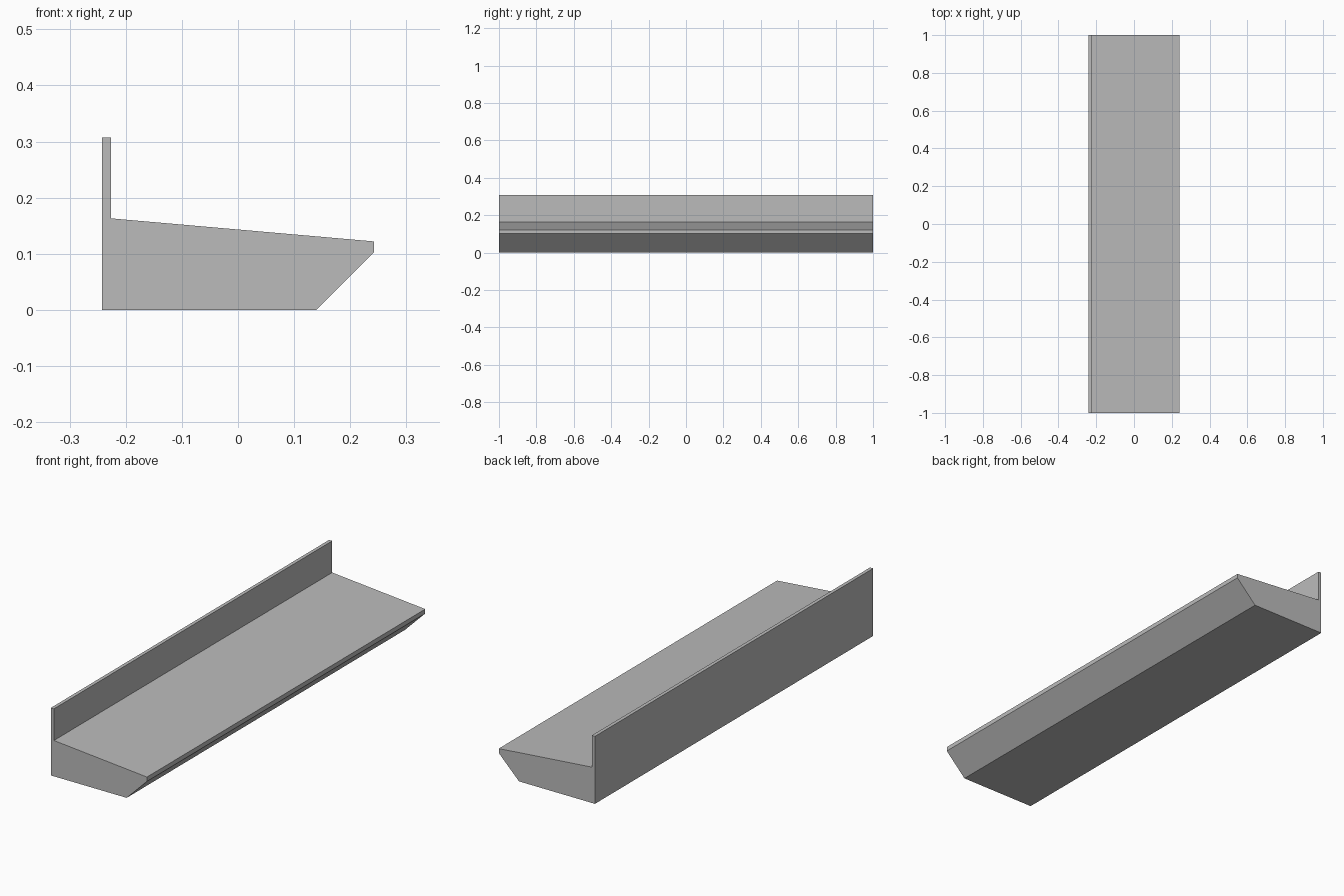
import bpy
import bmesh

cube = bpy.data.objects.get("Cube")
if cube:
    bpy.data.objects.remove(cube, do_unlink=True)

# Single plain grey
grey = bpy.data.materials.new("plain_grey")
grey.use_nodes = True
colour = (0.5, 0.5, 0.5, 1)
grey.diffuse_color = colour
grey.node_tree.nodes["Principled BSDF"].inputs["Base Color"].default_value = colour


def extrude_profile(name, profile, length, material):
    """Extrude an x-z outline along y, centred on the origin."""
    bm = bmesh.new()
    outline = bm.faces.new([bm.verts.new((x, -length / 2, z)) for x, z in profile])
    extruded = bmesh.ops.extrude_face_region(bm, geom=[outline], use_keep_orig=True)
    moved = [v for v in extruded["geom"] if isinstance(v, bmesh.types.BMVert)]
    bmesh.ops.translate(bm, verts=moved, vec=(0, length, 0))
    bmesh.ops.recalc_face_normals(bm, faces=bm.faces)
    mesh = bpy.data.meshes.new(name)
    bm.to_mesh(mesh)
    bm.free()
    mesh.materials.append(material)
    obj = bpy.data.objects.new(name, mesh)
    bpy.context.collection.objects.link(obj)
    return obj


# Sloping ledge with an undercut front edge and a thin upright back lip
ledge_profile = [
    (-0.242, 0), (0.14, 0), (0.242, 0.102), (0.242, 0.122),
    (-0.226, 0.163), (-0.226, 0.307), (-0.242, 0.307),
]
extrude_profile("ledge_with_back_lip", ledge_profile, 2, grey)
